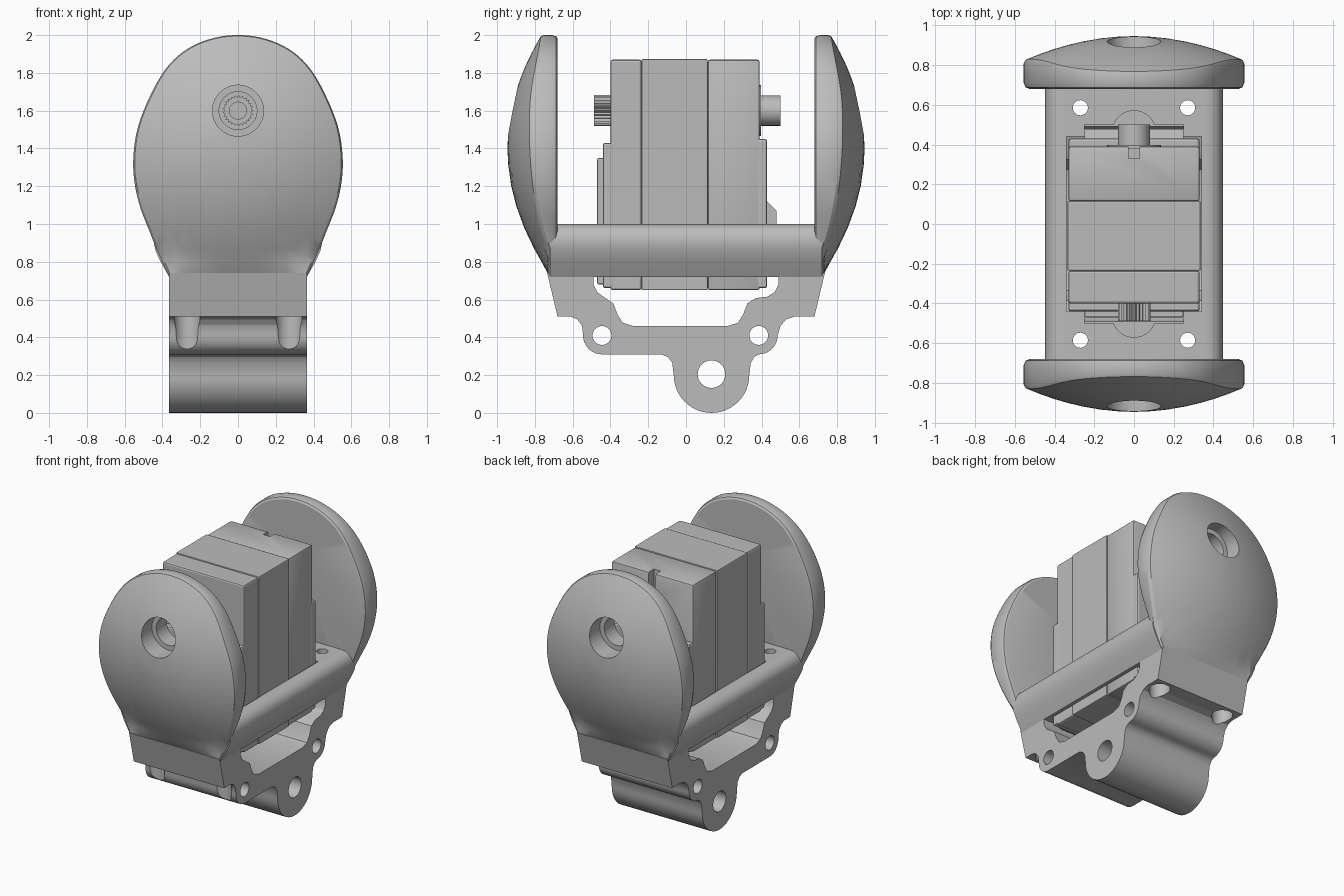
import bpy, bmesh, math
from mathutils import Vector

if "Cube" in bpy.data.objects:
    bpy.data.objects.remove(bpy.data.objects["Cube"])

grey = bpy.data.materials.new("light_grey")
grey.diffuse_color = (0.5, 0.5, 0.5, 1)
grey.use_nodes = True
grey.node_tree.nodes["Principled BSDF"].inputs["Base Color"].default_value = grey.diffuse_color


def finish(bm, name, smooth=True):
    bmesh.ops.recalc_face_normals(bm, faces=bm.faces)
    me = bpy.data.meshes.new(name)
    bm.to_mesh(me)
    bm.free()
    ob = bpy.data.objects.new(name, me)
    bpy.context.collection.objects.link(ob)
    me.materials.append(grey)
    if smooth:
        activate(ob)
        bpy.ops.object.shade_smooth_by_angle(angle=math.radians(30))
    return ob


def activate(ob):
    bpy.ops.object.select_all(action='DESELECT')
    ob.select_set(True)
    bpy.context.view_layer.objects.active = ob


def prism(name, pts, axis, a, b, smooth=True):
    """Extrude a 2D profile along an axis: X uses (y,z), Y uses (x,z), Z uses (x,y)."""
    place = {'X': lambda p, t: (t, p[0], p[1]), 'Y': lambda p, t: (p[0], t, p[1]),
             'Z': lambda p, t: (p[0], p[1], t)}[axis]
    bm = bmesh.new()
    lo = [bm.verts.new(place(p, a)) for p in pts]
    hi = [bm.verts.new(place(p, b)) for p in pts]
    n = len(pts)
    bm.faces.new(lo)
    bm.faces.new(hi[::-1])
    for i in range(n):
        bm.faces.new((lo[i], lo[(i + 1) % n], hi[(i + 1) % n], hi[i]))
    return finish(bm, name, smooth)


def arc(c, r, a0, a1, n=10):
    return [(c[0] + r * math.cos(math.radians(a0 + (a1 - a0) * i / n)),
             c[1] + r * math.sin(math.radians(a0 + (a1 - a0) * i / n))) for i in range(n + 1)]


def rod(name, c, r, axis, a, b, n=32):
    return prism(name, arc(c, r, 0, 360, n)[:-1], axis, a, b)


def box(name, x, y, z, bevel=0.0):
    ob = prism(name, [(x[0], y[0]), (x[1], y[0]), (x[1], y[1]), (x[0], y[1])], 'Z', z[0], z[1], False)
    if bevel:
        bm = bmesh.new()
        bm.from_mesh(ob.data)
        bmesh.ops.bevel(bm, geom=bm.edges[:], offset=bevel, segments=2, profile=0.5, affect='EDGES')
        bm.to_mesh(ob.data)
        bm.free()
    return ob


def cut(ob, cutters):
    for c in cutters:
        m = ob.modifiers.new("cut", 'BOOLEAN')
        m.operation, m.solver, m.object = 'DIFFERENCE', 'EXACT', c
        activate(ob)
        bpy.ops.object.modifier_apply(modifier=m.name)
        bpy.data.objects.remove(c)
    activate(ob)
    bpy.ops.object.shade_smooth_by_angle(angle=math.radians(30))


# --- egg-shaped end shields, domed outside, with a stepped hole for the shaft
half = [(0, 2), (.12, 1.987), (.24, 1.943), (.34, 1.87), (.42, 1.765), (.5, 1.6), (.54, 1.47),
        (.555, 1.33), (.545, 1.2), (.515, 1.08), (.47, .965), (.42, .84), (.365, .72)]


def spline(p, sub=4):
    q = [(-p[1][0], p[1][1])] + p + [p[-1]]
    out = []
    for i in range(1, len(q) - 2):
        a, b, c, d = [Vector(v) for v in q[i - 1:i + 3]]
        for k in range(sub):
            t = k / sub
            out.append(.5 * (2 * b + (c - a) * t + (2 * a - 5 * b + 4 * c - d) * t * t
                             + (3 * b - a - 3 * c + d) * t ** 3))
    return out + [Vector(p[-1])]


right_half = spline(half) + [Vector((x, .72)) for x in (.27, .18, .09, 0)]
outline = right_half + [Vector((-v.x, v.y)) for v in right_half[-2:0:-1]]
hub = Vector((0, 1.6))


def dome(p):
    return max(.73, .945 - .4 * p.x ** 2 - .5 * (p.y - 1.4) ** 2)


def shield(name, s):
    circle = lambda r: [hub + (p - hub).normalized() * r for p in outline]
    scaled = lambda t, r: [a.lerp(b, t) for a, b in zip(circle(r), outline)]
    flat = lambda pts, y: [(p.x, s * y, p.y) for p in pts]
    rings = [flat(circle(.1), .68), flat(scaled(.94, .1), .68), flat(scaled(.98, .1), .688),
             flat(outline, .71), [(p.x, s * (dome(p) - .012), p.y) for p in outline]]
    for t in (.98, .9, .8, .65, .5, .35, .2, .1, 0):
        rings.append([(p.x, s * dome(p), p.y) for p in scaled(t, .135)])
    rings += [flat(circle(.135), .80), flat(circle(.1), .80)]
    bm = bmesh.new()
    vs = [[bm.verts.new(c) for c in r] for r in rings]
    n = len(outline)
    for k in range(len(vs)):
        a, b = vs[k], vs[(k + 1) % len(vs)]
        for i in range(n):
            j = (i + 1) % n
            bm.faces.new((a[i], a[j], b[j], b[i]))
    return finish(bm, name)


shield("front_shield", -1)
shield("back_shield", 1)

# --- tray with rounded rails and an open pocket for the motor
rail = [(.365, .72), (.41, .8), (.437, .86), (.447, .91), (.44, .95), (.42, .98), (.39, .996), (.36, 1.0)]
tray = prism("tray", rail + [(-x, z) for x, z in rail[::-1]], 'Y', -.72, .72)
holes = [(sx * .27, sy * .585) for sx in (-1, 1) for sy in (-1, 1)]
cut(tray, [box("pocket", (-.34, .34), (-.44, .44), (.6, 1.1)),
           box("pocket_ends", (-.25, .25), (-.5, .5), (.6, 1.1))]
    + [rod("pocket_round", (0, s * .46), .11, 'Z', .6, 1.1) for s in (-1, 1)]
    + [rod("bolt_hole", h, .038, 'Z', .6, 1.1) for h in holes])

# --- lower bracket: side profile swept across the width
inner_right = [(.49, .74), (.49, .68), (.47, .64), (.43, .615), (.37, .608), (.325, .58),
               (.302, .52), (.275, .477), (.22, .46)]
inner_left = [(-.28, .46), (-.335, .477), (-.362, .52), (-.385, .58), (-.43, .61),
              (-.47, .64), (-.49, .68), (-.49, .74)]
profile = ([(-.735, .74), (-.73, .72), (-.68, .51), (-.61, .51), (-.575, .495), (-.55, .46)]
           + arc((-.445, .41), .1, 180, 270)
           + [(-.13, .31), (-.095, .295), (-.073, .265)]
           + arc((.135, .2), .2, 180, 360, 24)
           + [(.343, .265), (.36, .295)]
           + arc((.385, .41), .1, 270, 360)
           + [(.50, .46), (.53, .495), (.575, .51), (.68, .51), (.73, .72), (.735, .74)]
           + inner_right + inner_left)
bracket = prism("bracket", profile, 'X', -.365, .365)
cut(bracket, [rod("side_hole", c, r, 'X', -.5, .5)
              for c, r in (((-.445, .41), .05), ((.385, .41), .05), ((.135, .205), .073))]
    + [rod("bolt_hole", h, .038, 'Z', .2, .9) for h in holes]
    + [rod("bolt_head_recess", h, .07, 'Z', .2, .6) for h in holes])

# --- motor: three stacked case sections, stepped ends, shafts
box("motor_front_case", (-.33, .33), (-.40, -.235), (.65, 1.87), .012)
box("motor_middle_case", (-.335, .335), (-.235, .115), (.65, 1.873), .006)
back_case = box("motor_back_case", (-.33, .33), (.115, .39), (.65, 1.87), .012)
cut(back_case, [box("notch", (-.028, .028), (.33, .45), (1.72, 1.95))])
box("motor_front_step", (-.33, .33), (-.44, -.38), (.66, 1.43), .012)
box("motor_front_cover", (-.25, .25), (-.47, -.43), (.68, 1.35), .008)
box("motor_back_step", (-.33, .33), (.37, .43), (.66, 1.45), .012)
prism("motor_plug", [(.42, .95), (.478, .95), (.478, 1.07), (.42, 1.13)], 'X', -.25, .25)
rod("back_shaft_boss", (0, 1.6), .135, 'Y', .38, .397)
rod("back_shaft", (0, 1.6), .08, 'Y', .38, .5)

# splined output shaft with a screw hole
teeth = []
for i in range(50):
    r, a = (.082, .07)[i % 2], math.tau * i / 50
    teeth.append((r * math.cos(a), 1.6 + r * math.sin(a)))
spline_shaft = prism("splined_shaft", teeth, 'Y', -.488, -.38, False)
cut(spline_shaft, [rod("screw_hole", (0, 1.6), .045, 'Y', -.6, -.41)])
